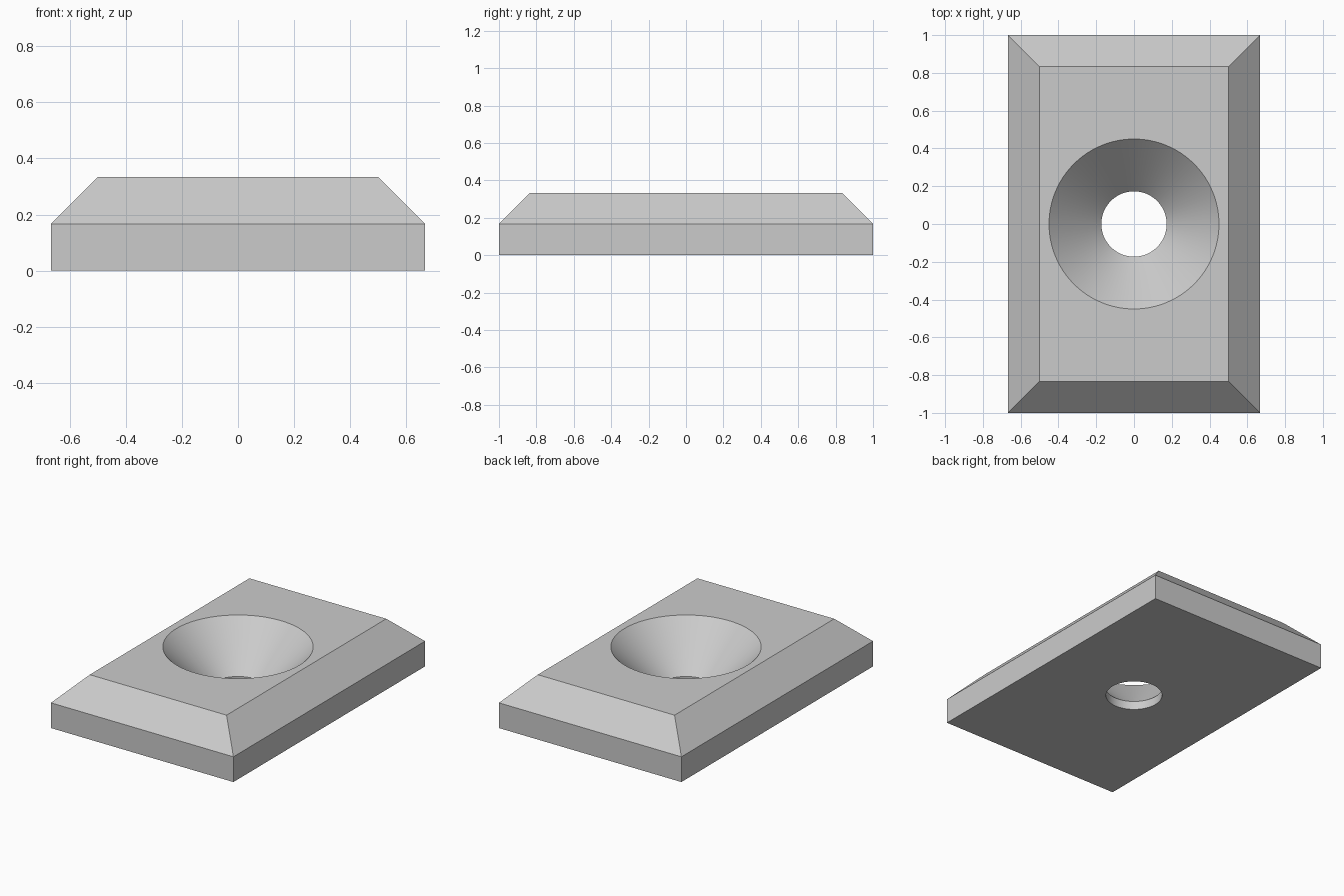
import bpy
import bmesh
import math

if "Cube" in bpy.data.objects:
    bpy.data.objects.remove(bpy.data.objects["Cube"])

HALF_X, HALF_Y = 2 / 3, 1.0
HEIGHT, CHAMFER = 1 / 3, 1 / 6
HOLE_R, SINK_R = 0.173, 0.45
SEGMENTS = 96

grey = bpy.data.materials.new("light_grey")
grey.use_nodes = True
colour = (0.6, 0.6, 0.6, 1)
grey.diffuse_color = colour
grey.node_tree.nodes["Principled BSDF"].inputs["Base Color"].default_value = colour


def loft(name, rings):
    """Join closed rings of points into a capped solid."""
    bm = bmesh.new()
    loops = [[bm.verts.new(p) for p in ring] for ring in rings]
    for low, high in zip(loops, loops[1:]):
        for i in range(len(low)):
            j = (i + 1) % len(low)
            bm.faces.new((low[i], low[j], high[j], high[i]))
    bm.faces.new(loops[0][::-1])
    bm.faces.new(loops[-1])
    bmesh.ops.recalc_face_normals(bm, faces=bm.faces)
    mesh = bpy.data.meshes.new(name)
    bm.to_mesh(mesh)
    bm.free()
    mesh.materials.append(grey)
    obj = bpy.data.objects.new(name, mesh)
    bpy.context.collection.objects.link(obj)
    return obj


def rectangle(inset, z):
    x, y = HALF_X - inset, HALF_Y - inset
    return [(-x, -y, z), (x, -y, z), (x, y, z), (-x, y, z)]


def circle(r, z):
    angles = [math.tau * i / SEGMENTS for i in range(SEGMENTS)]
    return [(r * math.cos(a), r * math.sin(a), z) for a in angles]


# Plate with a chamfered upper rim
plate = loft("chamfered_plate", [rectangle(0, 0), rectangle(0, HEIGHT - CHAMFER),
                                 rectangle(CHAMFER, HEIGHT)])

# Countersunk screw hole: short bore opening into a 45 degree cone
sink_z = HEIGHT - (SINK_R - HOLE_R)
extra = 0.1
cutter = loft("hole_cutter", [circle(HOLE_R, -extra), circle(HOLE_R, sink_z),
                              circle(SINK_R + extra, HEIGHT + extra)])

cut = plate.modifiers.new("screw_hole", "BOOLEAN")
cut.operation = "DIFFERENCE"
cut.solver = "EXACT"
cut.object = cutter

# Apply the cut and smooth the round walls
bpy.ops.object.select_all(action="DESELECT")
plate.select_set(True)
bpy.context.view_layer.objects.active = plate
bpy.ops.object.modifier_apply(modifier=cut.name)
bpy.data.objects.remove(cutter)
bpy.ops.object.shade_smooth_by_angle(angle=math.radians(30))
